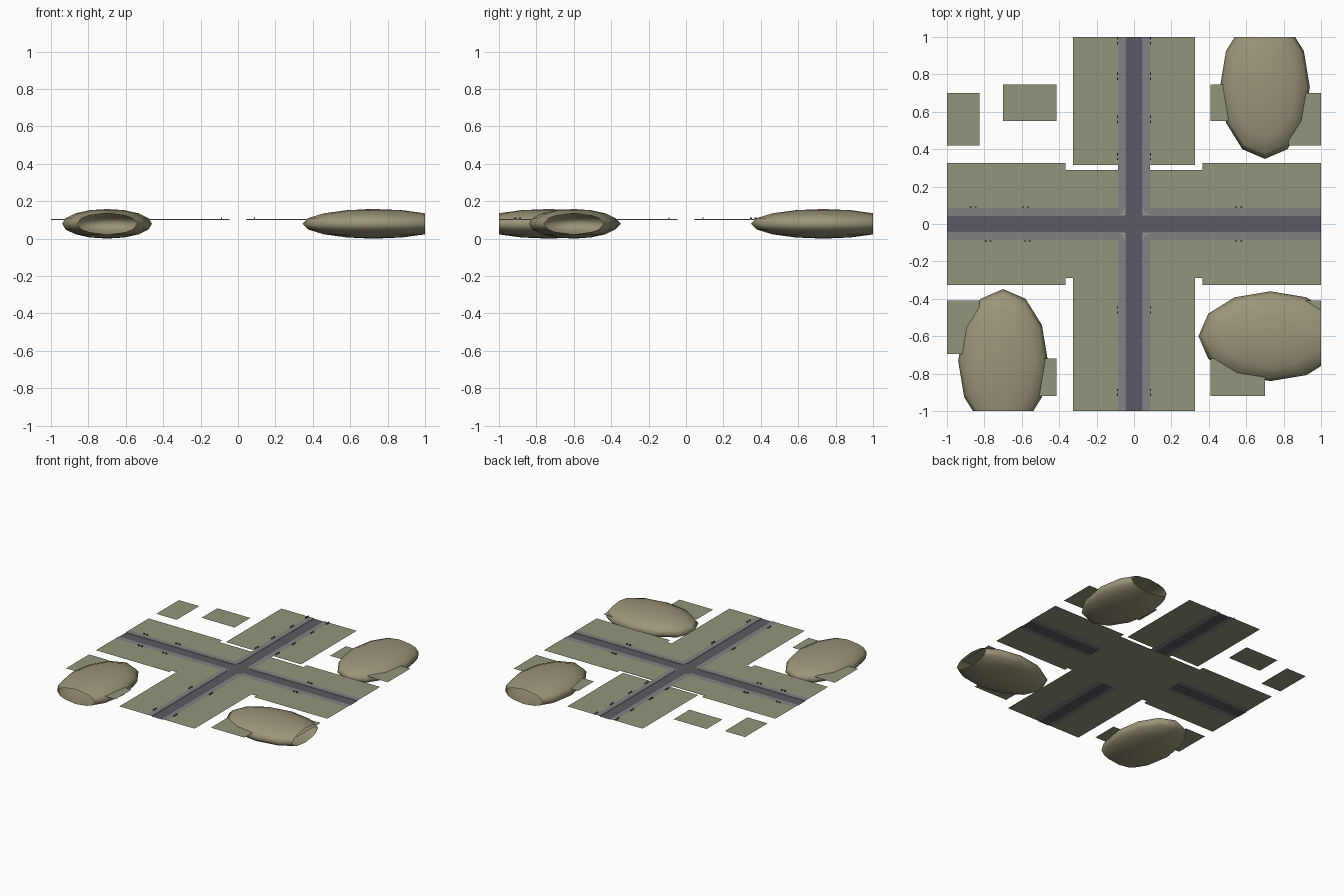
import bpy, bmesh, math
from mathutils import Matrix, Vector

if "Cube" in bpy.data.objects:
    bpy.data.objects.remove(bpy.data.objects["Cube"])

Z_ROAD, Z_TOP = 0.1005, 0.1045      # road surface, pavement / lawn surface
ROAD, CURB, WALK = 0.045, 0.049, 0.085


def mat(name, col):
    m = bpy.data.materials.new(name)
    m.diffuse_color = (*col, 1)
    m.use_nodes = True
    m.node_tree.nodes["Principled BSDF"].inputs["Base Color"].default_value = m.diffuse_color
    return m


GRASS = mat("grass", (0.29, 0.30, 0.20))
HILL = mat("hill_earth", (0.33, 0.30, 0.19))
ASPHALT = mat("asphalt", (0.10, 0.105, 0.125))
PAVING = mat("paving", (0.23, 0.22, 0.23))
STONE = mat("curb_stone", (0.36, 0.35, 0.35))
IRON = mat("iron", (0.06, 0.065, 0.06))


def finish(bm, name, material):
    me = bpy.data.meshes.new(name)
    bm.to_mesh(me)
    bm.free()
    me.materials.append(material)
    ob = bpy.data.objects.new(name, me)
    bpy.context.collection.objects.link(ob)
    return ob


def plates(name, rects, z, material):
    """Flat rectangles given as (x0, x1, y0, y1)."""
    bm = bmesh.new()
    for x0, x1, y0, y1 in rects:
        bm.faces.new([bm.verts.new((x, y, z)) for x, y in
                      ((x0, y0), (x1, y0), (x1, y1), (x0, y1))])
    return finish(bm, name, material)


# Lawns beside the four road arms, and the crossing tile underneath
arms = []
for s in (-1, 1):
    for x0, x1 in ((-1, -0.365), (0.365, 1)):
        a, b = sorted((s * WALK, s * 0.325))
        arms.append((x0, x1, a, b))
    for y0, y1 in ((-1, -0.288), (0.315, 1)):
        a, b = sorted((s * WALK, s * 0.325))
        arms.append((a, b, y0, y1))
plates("arm_lawns", arms, Z_TOP, GRASS)
plates("crossing_base", [(-0.365, 0.365, -0.288, 0.288)], Z_ROAD - 0.001, GRASS)
mid = []
for s in (-1, 1):
    for t in (-1, 1):
        xa, xb = sorted((s * WALK, s * 0.365))
        ya, yb = sorted((t * WALK, t * 0.288))
        mid.append((xa, xb, ya, yb))
plates("crossing_lawns", mid, Z_TOP, GRASS)

# Loose lawn plots in the corners
plates("corner_plots", [
    (-1, -0.825, 0.42, 0.70), (-0.70, -0.415, 0.55, 0.745),
    (0.825, 1, 0.42, 0.70), (0.41, 0.70, 0.55, 0.745),
    (-1, -0.825, -0.695, -0.41), (-0.70, -0.415, -0.92, -0.72),
    (0.825, 1, -0.695, -0.41), (0.41, 0.70, -0.92, -0.72)], Z_TOP, GRASS)

# Roads
plates("roads", [(-1, 1, -ROAD, ROAD), (-ROAD, ROAD, ROAD, 1),
                 (-ROAD, ROAD, -1, -ROAD)], Z_ROAD, ASPHALT)


def corner_path(d, z, sx, sy):
    """L-shaped line at distance d from the road axes with a rounded corner."""
    r = WALK - d
    pts = [(1, d)]
    for i in range(7):
        a = math.radians(270 - 15 * i)
        pts.append((WALK + r * math.cos(a), WALK + r * math.sin(a)))
    pts.append((d, 1))
    return [(sx * x, sy * y, z) for x, y in pts]


def corner_strips(name, profile, material):
    bm = bmesh.new()
    for sx in (-1, 1):
        for sy in (-1, 1):
            rows = [[bm.verts.new(p) for p in corner_path(d, z, sx, sy)]
                    for d, z in profile]
            for lo, hi in zip(rows, rows[1:]):
                for i in range(len(lo) - 1):
                    q = [lo[i], hi[i], hi[i + 1], lo[i + 1]]
                    bm.faces.new(q[::-1] if sx * sy < 0 else q)
    bmesh.ops.remove_doubles(bm, verts=bm.verts, dist=1e-5)
    for f in bm.faces:
        f.normal_update()
        if f.normal.z < -0.5:
            f.normal_flip()
    return finish(bm, name, material)


# Curbs and pavements wrap each corner block
corner_strips("curbs", [(ROAD, Z_ROAD), (ROAD, Z_TOP), (CURB, Z_TOP)], STONE)
corner_strips("pavements", [(CURB, Z_TOP), (WALK, Z_TOP)], PAVING)

# Small paired street boxes along the pavement edges
bm = bmesh.new()


def street_pair(x, y, along_x):
    for o in (-0.013, 0.013):
        px, py = (x + o, y) if along_x else (x, y + o)
        size = (0.012, 0.006, 0.009) if along_x else (0.006, 0.012, 0.009)
        m = Matrix.Translation((px, py, Z_TOP + 0.0045)) @ Matrix.Diagonal((*size, 1))
        bmesh.ops.create_cube(bm, size=1, matrix=m)


for s in (-1, 1):
    for y in (0.98, 0.79, 0.56, 0.36, -0.46, -0.90):
        street_pair(s * 0.089, y, False)
for x, y in ((-0.86, 0.09), (-0.58, 0.09), (0.56, 0.09),
             (-0.78, -0.09), (-0.57, -0.09), (0.56, -0.09)):
    street_pair(x, y, True)
finish(bm, "street_boxes", IRON)


# Hills: low-poly ellipsoids cut open at the edge of the site
def hill(name, x, y, along_x):
    rx, ry = (0.385, 0.24) if along_x else (0.24, 0.385)
    bm = bmesh.new()
    bmesh.ops.create_uvsphere(
        bm, u_segments=12, v_segments=8, radius=1,
        matrix=Matrix.Translation((x, y, 0.079)) @ Matrix.Diagonal((rx, ry, 0.079, 1)))
    n = Vector((1, 0, 0)) if along_x else Vector((0, math.copysign(1, y), 0))
    bmesh.ops.bisect_plane(bm, geom=bm.verts[:] + bm.edges[:] + bm.faces[:],
                           plane_co=n, plane_no=n, clear_outer=True)
    for f in bm.faces:
        f.smooth = True
    return finish(bm, name, HILL)


hill("hill_back_right", 0.70, 0.733, False)
hill("hill_front_right", 0.73, -0.60, True)
hill("hill_front_left", -0.70, -0.733, False)
